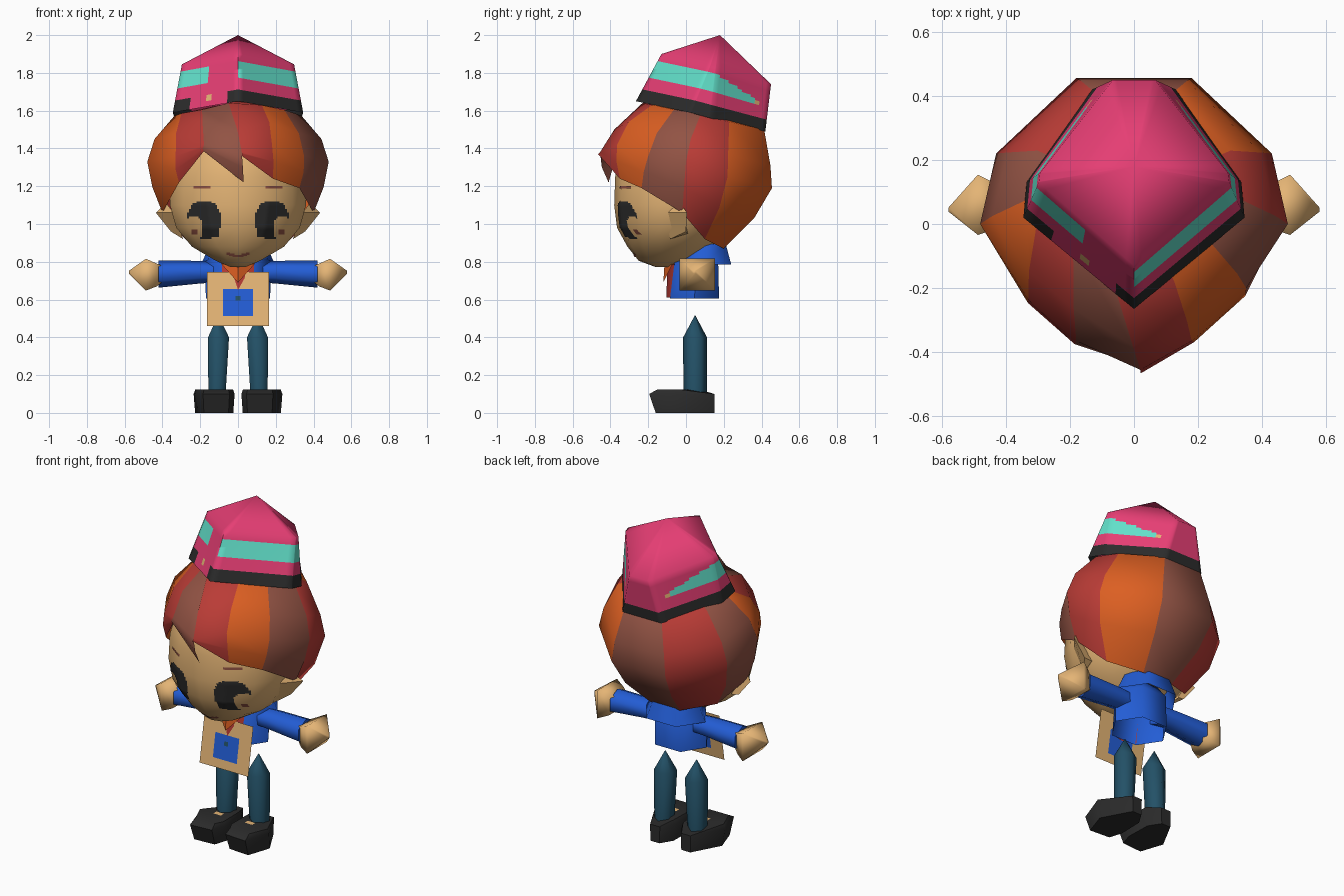
import bpy, bmesh, math
from mathutils import Vector
from mathutils.bvhtree import BVHTree

if "Cube" in bpy.data.objects:
    bpy.data.objects.remove(bpy.data.objects["Cube"])

SRGB = {
    "skin": (228, 180, 117), "black": (43, 43, 43), "hair_red": (186, 60, 54),
    "hair_orange": (220, 95, 34), "hair_brown": (146, 83, 68), "pink": (230, 62, 116),
    "mint": (98, 224, 202), "blue": (35, 93, 213), "dark_teal": (35, 81, 103),
}
MATS = {}
for name, rgb in SRGB.items():
    m = bpy.data.materials.new(name)
    m.diffuse_color = [((c / 255 + 0.055) / 1.055) ** 2.4 for c in rgb] + [1]
    m.use_nodes = True
    m.node_tree.nodes["Principled BSDF"].inputs["Base Color"].default_value = m.diffuse_color
    MATS[name] = m


def build(name, faces, angle=35, fix=True):
    """faces: list of (points, colour); shared points are welded."""
    me = bpy.data.meshes.new(name)
    bm = bmesh.new()
    used = []
    for pts, col in faces:
        if col not in used:
            used.append(col)
            me.materials.append(MATS[col])
        f = bm.faces.new([bm.verts.new(p) for p in pts])
        f.material_index = used.index(col)
    bmesh.ops.remove_doubles(bm, verts=bm.verts, dist=0.0005)
    if fix:
        bmesh.ops.recalc_face_normals(bm, faces=bm.faces)
    bm.to_mesh(me)
    bm.free()
    ob = bpy.data.objects.new(name, me)
    bpy.context.collection.objects.link(ob)
    bpy.ops.object.select_all(action='DESELECT')
    ob.select_set(True)
    bpy.context.view_layer.objects.active = ob
    bpy.ops.object.shade_smooth_by_angle(angle=math.radians(angle))
    return ob


def loft(rings, col, caps=(True, True)):
    faces = []
    n = len(rings[0])
    for a, b in zip(rings, rings[1:]):
        for i in range(n):
            j = (i + 1) % n
            faces.append(([a[i], a[j], b[j], b[i]], col))
    if caps[0]:
        faces.append((rings[0][::-1], col))
    if caps[1]:
        faces.append((rings[-1], col))
    return faces


def oval(z, rx, y0, y1, n, x=0.0, turn=0.0):
    """Horizontal ring between front y0 and back y1."""
    pts = []
    for i in range(n):
        a = 2 * math.pi * (i + turn) / n - math.pi / 2
        pts.append(Vector((x + rx * math.cos(a), (y0 + y1) / 2 + (y1 - y0) / 2 * math.sin(a), z)))
    return pts


def mirror(faces):
    return [([Vector((-p[0], p[1], p[2])) for p in pts][::-1], c) for pts, c in faces]


def pair(name, faces, angle=35):
    build("right_" + name, faces, angle)
    build("left_" + name, mirror(faces), angle)


# Head
head_rings = [oval(z, rx, y0, y1, 14) for z, rx, y0, y1 in (
    (0.772, 0.04, -0.16, -0.06), (0.805, 0.12, -0.25, 0.05), (0.88, 0.25, -0.31, 0.15),
    (0.98, 0.335, -0.365, 0.25), (1.1, 0.37, -0.38, 0.30), (1.25, 0.365, -0.375, 0.32),
    (1.42, 0.31, -0.34, 0.28), (1.52, 0.18, -0.2, 0.2))]
head = build("head", loft(head_rings, "skin"), 60)
tree = BVHTree.FromPolygons([v.co for v in head.data.vertices],
                            [list(p.vertices) for p in head.data.polygons])

# Ears
ear = [Vector(p) for p in ((0.34, -0.105, 1.06), (0.38, -0.03, 1.11), (0.31, 0.01, 0.95), (0.29, -0.085, 0.92))]
tip, low = Vector((0.435, 0.005, 1.06)), Vector((0.355, 0.0, 0.96))
pair("ear", [([ear[0], ear[1], tip], "skin"), ([ear[1], ear[2], low, tip], "skin"),
             ([ear[2], ear[3], low], "skin"), ([ear[3], ear[0], tip, low], "skin")])


# Face details: thin grids laid onto the head
def paint(name, box, inside, col, step=0.0125):
    x0, x1, z0, z1 = box
    nx, nz = max(1, round((x1 - x0) / step)), max(1, round((z1 - z0) / step))

    def on_face(x, z):
        hit = tree.ray_cast(Vector((x, -2, z)), Vector((0, 1, 0)))[0]
        return Vector((x, hit.y - 0.005, z))
    faces = []
    for i in range(nx):
        for k in range(nz):
            xa, xb = x0 + (x1 - x0) * i / nx, x0 + (x1 - x0) * (i + 1) / nx
            za, zb = z0 + (z1 - z0) * k / nz, z0 + (z1 - z0) * (k + 1) / nz
            if inside(abs(xa + xb) / 2, (za + zb) / 2):
                faces.append(([on_face(*p) for p in ((xa, za), (xb, za), (xb, zb), (xa, zb))], col))
    build(name, faces, 60, fix=False)


def eye_shape(x, z):
    ball = abs((x - 0.18) / 0.088) ** 2.5 + abs((z - 1.02) / 0.10) ** 2.5 < 1
    notch = abs((x - 0.235) / 0.05) ** 3 + abs((z - 0.975) / 0.063) ** 3 < 1
    column = 0.10 < x < 0.19 and 0.925 < z < 1.05
    return (ball and not notch) or column


for side, s in (("right", 1), ("left", -1)):
    def span(a, b):
        return (a, b) if s > 0 else (-b, -a)
    paint(side + "_eye", (*span(0.09, 0.27), 0.92, 1.12), eye_shape, "black", 0.01)
    paint(side + "_brow", (*span(0.145, 0.235), 1.188, 1.202), lambda x, z: True, "hair_brown")
    paint(side + "_cheek", (*span(0.215, 0.245), 0.945, 0.97), lambda x, z: True, "hair_brown")
paint("mouth", (-0.06, 0.06, 0.825, 0.855),
      lambda x, z: abs(z - 0.832 - 3.5 * x * x) < 0.007, "hair_brown", 0.006)

# Hair: eleven coloured panels, widest ring and hem given per column of the right half
columns = [((0.02, -0.455, 1.38), (0.03, -0.41)), ((0.18, -0.365, 1.42), (0.185, -0.35)),
           ((0.35, -0.2, 1.36), (0.325, -0.235)), ((0.48, 0, 1.33), (0.40, -0.02)),
           ((0.43, 0.22, 1.25), (0.28, 0.10)), ((0.18, 0.455, 1.19), (0.10, 0.20))]
columns += [((-e[0], e[1], e[2]), (-h[0], h[1])) for e, h in columns[:0:-1]]
columns[9] = ((-0.33, -0.235, 1.36), (-0.31, -0.245))
swept = {0: (-0.05, -0.23), 9: (-0.30, 0.02), 10: (-0.19, -0.07)}  # panels swept to the left at the crown
hems = [(1.36, 1.24), (1.24, 1.19), (1.19, 1.06), (1.06, 0.92), (0.92, 0.87), (0.87, 0.87),
        (0.87, 0.92), (0.92, 1.06), (1.06, 1.22), (1.22, 1.385), (1.385, 1.22)]
panel_colours = "ROBROBRBORB"
hair_names = {"R": "hair_red", "O": "hair_orange", "B": "hair_brown"}


def strand(i, hem_z):
    (x, y, z), (hx, hy) = columns[i]
    e, h = Vector((x, y, z)), Vector((hx, hy, hem_z))
    f = (z - hem_z) / 0.16
    if f < 0.9:
        h = Vector((x + (hx - x) * f, y + (hy - y) * f, hem_z))
    mid = (e + h) / 2
    bulge = 1.1 if y > 0.1 else 1.03
    mid.x, mid.y = mid.x * bulge, mid.y * bulge
    back = y > 0.4
    up = Vector((x * 0.92, 0.25 + (y - 0.25) * (0.96 if back else 0.9), z + 0.12))
    xt, yt = x * 0.7, 0.25 + (y - 0.25) * (0.8 if back else 0.7)
    if i in swept:
        sx, sy = swept[i]
        up += Vector((sx - xt, sy - yt, 0)) * 0.35
        xt, yt = sx, sy
    return [Vector((xt, yt, 1.59 - 0.22 * yt)), up, e, mid, h]


hair = []
for i, c in enumerate(panel_colours):
    a = strand(i, hems[i][0])
    b = strand((i + 1) % 11, hems[i][1])
    hair.append(([a[0], b[0], Vector((0, 0.1, 1.65))], hair_names[c]))
    for k in range(4):
        hair.append(([a[k], a[k + 1], b[k + 1], b[k]], hair_names[c]))
build("hair", hair, 65)

# Hat: seven walls split into a grid, coloured by position
corners = [((0, -0.265, 1.65), (0, -0.13, 1.9)), ((0.345, 0.02, 1.59), (0.297, 0.13, 1.845)),
           ((0.335, 0.13, 1.56), (0.293, 0.16, 1.838)), ((0.13, 0.42, 1.49), (0.065, 0.45, 1.74))]
corners = [(Vector(a), Vector(b)) for a, b in corners]
flip = Vector((-1, 1, 1))
corners += [(a * flip, b * flip) for a, b in corners[:0:-1]]
rows = [0, 0.12, 0.25, 0.5, 0.54, 0.58, 0.62, 0.66, 0.7, 0.75, 0.8, 0.85, 1]


def hat_colour(wall, u, t):
    if t < 0.25:
        if wall == 6 and 0.28 < u < 0.82:
            return "skin" if t > 0.12 and 0.5 < u < 0.58 else "pink"
        return "black"
    if wall in (2, 4):
        v = u if wall == 2 else 1 - u
        if 0.5 < t < 0.58 and 0.72 < v < 0.85:
            return "skin"
        return "mint" if v < 0.8 and 0.5 < t < 0.86 - 0.35 * v else "pink"
    if wall in (0, 1, 5) or (wall == 6 and u < 0.52):
        return "mint" if 0.5 < t < 0.85 else "pink"
    return "pink"


hat, COLS = [], 12
for w in range(7):
    (a0, a1), (b0, b1) = corners[w], corners[(w + 1) % 7]

    def at(u, t):
        return a0.lerp(b0, u).lerp(a1.lerp(b1, u), t)
    for i in range(COLS):
        u0, u1 = i / COLS, (i + 1) / COLS
        for t0, t1 in zip(rows, rows[1:]):
            hat.append(([at(u0, t0), at(u1, t0), at(u1, t1), at(u0, t1)],
                        hat_colour(w, (u0 + u1) / 2, (t0 + t1) / 2)))
        hat.append(([at(u0, 1), at(u1, 1), Vector((0, 0.18, 2.0))], "pink"))
build("hat", hat, 80)

# Torso, red shirt front, cape collar and neck scarf
build("torso", loft([oval(0.605, 0.17, -0.105, 0.195, 6, turn=0.5), oval(0.8, 0.175, -0.078, 0.188, 6, turn=0.5),
                     oval(0.86, 0.10, -0.04, 0.15, 6, turn=0.5)], "blue", (False, True)), 65)
ridge = [Vector((0, -0.098, 0.79)), Vector((0, -0.104, 0.61))]
edge = [Vector((0.085, -0.062, 0.79)), Vector((0.085, -0.083, 0.61))]
shirt = [([ridge[0], ridge[1], edge[1], edge[0]], "hair_red")]
build("shirt_front", shirt + mirror(shirt), 80)
build("collar", loft([oval(0.785, 0.197, -0.072, 0.262, 6, turn=0.5),
                      oval(0.895, 0.145, -0.027, 0.227, 6, turn=0.5)], "blue", (False, True)), 65)
s = [Vector(p) for p in ((-0.09, -0.07, 0.79), (0.09, -0.07, 0.79), (0, -0.12, 0.69), (0, -0.115, 0.77))]
build("scarf", [([s[0], s[2], s[3]], "hair_orange"), ([s[2], s[1], s[3]], "hair_orange"),
                ([s[0], s[3], s[1]], "hair_orange"), ([s[0], s[1], s[2]], "hair_red")])

# Apron sheet with a blue pocket
xs, zs = (-0.163, -0.08, 0.08, 0.163), (0.46, 0.512, 0.655, 0.745)


def sheet(x, z, out=0.0):
    return Vector((x, -0.135 + (z - 0.46) * 0.17 - out, z))


build("apron", [([sheet(xs[i], zs[k]), sheet(xs[i + 1], zs[k]), sheet(xs[i + 1], zs[k + 1]), sheet(xs[i], zs[k + 1])],
                 "blue" if i == k == 1 else "skin") for i in range(3) for k in range(3)], fix=False)
build("pocket_button", [([sheet(x, z, 0.004) for x, z in ((-0.013, 0.595), (0.013, 0.595),
                                                          (0.013, 0.62), (-0.013, 0.62))], "dark_teal")], fix=False)


# Arms and hands
def hoop(x, z, ry, rz, y=0.055, n=6, turn=0.5):
    return [Vector((x, y + ry * math.cos(2 * math.pi * (i + turn) / n),
                    z + rz * math.sin(2 * math.pi * (i + turn) / n))) for i in range(n)]


pair("arm", loft([hoop(0.12, 0.745, 0.07, 0.055), hoop(0.2, 0.745, 0.075, 0.06),
                  hoop(0.42, 0.735, 0.085, 0.072)], "blue"), 75)
pair("hand", loft([hoop(0.405, 0.735, 0.075, 0.065, n=4), hoop(0.43, 0.73, 0.10, 0.085, n=4),
                   hoop(0.487, 0.732, 0.133, 0.119, 0.06, n=4),
                   hoop(0.578, 0.745, 0.01, 0.01, 0.045, n=4)], "skin"), 95)

# Legs with pointed tops
pair("leg", loft([oval(z, r, 0.048 - d, 0.048 + d, 6, x) for z, r, d, x in (
    (0.08, 0.052, 0.062, 0.112), (0.40, 0.064, 0.063, 0.103), (0.515, 0.002, 0.002, 0.105))], "dark_teal"), 75)

# Shoes with a small light patch on the instep
plan = [(0.07, 0.15), (0.022, 0.07), (0.018, -0.1), (0.045, -0.185), (0.185, -0.195), (0.235, -0.04), (0.135, 0.15)]
sole = [Vector((0.12 + (x - 0.12) * 0.93, y * 0.9 + 0.015, 0)) for x, y in plan]
rim = [Vector((x, y, 0.10)) for x, y in plan]
top = [Vector((0.12 + (x - 0.12) * 0.92, max(y, -0.15), 0.10 if y > 0.1 else 0.125)) for x, y in plan]
pair("shoe", loft([sole, rim, top], "black"), 55)
pair("shoe_patch", [([Vector(p) for p in ((0.08, -0.05, 0.128), (0.13, -0.05, 0.128),
                                          (0.13, -0.02, 0.128), (0.08, -0.02, 0.128))], "skin")])
